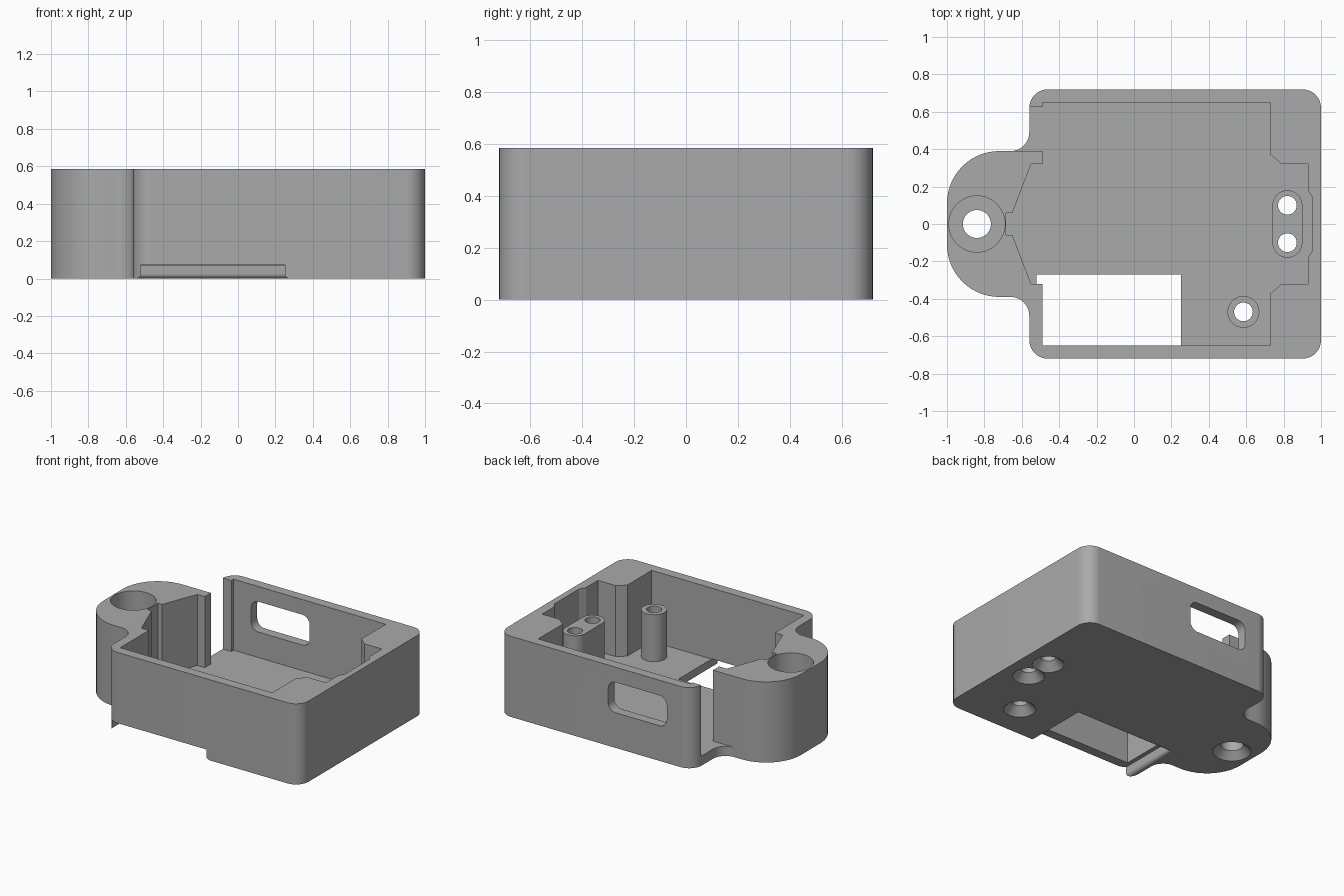
import bpy
import bmesh
import math
from mathutils import Vector

cube = bpy.data.objects.get("Cube")
if cube:
    bpy.data.objects.remove(cube, do_unlink=True)

HEIGHT, FLOOR, POST_TOP = 0.585, 0.07, 0.41

grey = bpy.data.materials.new("plain grey")
grey.use_nodes = True
colour = (0.4, 0.4, 0.4, 1)
grey.diffuse_color = colour
grey.node_tree.nodes["Principled BSDF"].inputs["Base Color"].default_value = colour


def rounded(corners, steps=14):
    """Counter-clockwise outline; each corner is (x, y, fillet radius)."""
    out = []
    for i, (x, y, r) in enumerate(corners):
        p = Vector((x, y))
        if r == 0:
            out.append(p)
            continue
        a = (Vector(corners[i - 1][:2]) - p).normalized()
        b = (Vector(corners[(i + 1) % len(corners)][:2]) - p).normalized()
        half = a.angle(b) / 2
        centre = p + (a + b).normalized() * (r / math.sin(half))
        start = p + a * (r / math.tan(half)) - centre
        end = p + b * (r / math.tan(half)) - centre
        turn = math.atan2(start.x * end.y - start.y * end.x, start.dot(end))
        for k in range(steps + 1):
            t = turn * k / steps
            c, s = math.cos(t), math.sin(t)
            out.append(centre + Vector((c * start.x - s * start.y,
                                        s * start.x + c * start.y)))
    return out


def rect(x0, x1, y0, y1, r=0):
    return rounded([(x0, y0, r), (x1, y0, r), (x1, y1, r), (x0, y1, r)])


def circle(x, y, r, n=48):
    return [Vector((x + r * math.cos(math.tau * i / n),
                    y + r * math.sin(math.tau * i / n))) for i in range(n)]


def loft(name, layers):
    """Solid through equal-sized outlines, each given as (z, outline)."""
    bm = bmesh.new()
    rings = [[bm.verts.new((p.x, p.y, z)) for p in pts] for z, pts in layers]
    bm.faces.new(rings[0][::-1])
    bm.faces.new(rings[-1])
    n = len(rings[0])
    for low, high in zip(rings, rings[1:]):
        for i in range(n):
            j = (i + 1) % n
            bm.faces.new((low[i], low[j], high[j], high[i]))
    bmesh.ops.recalc_face_normals(bm, faces=bm.faces)
    mesh = bpy.data.meshes.new(name)
    bm.to_mesh(mesh)
    bm.free()
    mesh.materials.append(grey)
    obj = bpy.data.objects.new(name, mesh)
    bpy.context.collection.objects.link(obj)
    return obj


def prism(name, pts, z0, z1):
    return loft(name, [(z0, pts), (z1, pts)])


def combine(target, tool, operation):
    mod = target.modifiers.new(tool.name, "BOOLEAN")
    mod.operation, mod.solver, mod.object = operation, "EXACT", tool
    bpy.context.view_layer.objects.active = target
    bpy.ops.object.modifier_apply(modifier=mod.name)
    bpy.data.objects.remove(tool, do_unlink=True)


# Outer shell with the rounded lug on one end
outline = rounded([(1, -.72, .1), (1, .72, .1), (-.56, .72, .1), (-.56, .39, .1),
                   (-1, .39, .28), (-1, -.39, .28), (-.56, -.39, .1), (-.56, -.72, .1)])
case = prism("enclosure_case", outline, 0, HEIGHT)

# Main cavity, mirrored front to back
half = [(.955, .14), (.93, .18), (.93, .32), (.79, .32), (.73, .37), (.73, .65),
        (-.49, .65), (-.49, .32), (-.55, .32), (-.65, .06), (-.685, .06)]
loop = [Vector(p) for p in half] + [Vector((x, -y)) for x, y in reversed(half)]
combine(case, prism("cavity", loop, FLOOR, 1), "DIFFERENCE")

# Cable slot in the end wall
combine(case, prism("wall_slot", rect(-.7, -.48, .39, .625), FLOOR, 1), "DIFFERENCE")

# Screw posts standing on the floor
combine(case, prism("twin_post", rect(.74, .9, -.18, .18, .0799), .04, POST_TOP), "UNION")
combine(case, prism("single_post", circle(.585, -.47, .085), .04, POST_TOP), "UNION")

# Countersunk screw holes
for x, y, r, sink in ((.82, .1, .05, .105), (.82, -.1, .05, .105),
                      (.585, -.47, .05, .105), (-.84, 0, .075, .125)):
    combine(case, loft("screw_hole", [(-.01, circle(x, y, sink + .01)),
                                      (sink - r, circle(x, y, r)),
                                      (1, circle(x, y, r))]), "DIFFERENCE")

# Wide bore in the lug
combine(case, prism("lug_bore", circle(-.84, 0, .15, 64), .12, 1), "DIFFERENCE")

# Floor opening that runs out under the front wall, with a rounded lower edge
lip, layers = .025, []
for k in range(7):
    t = math.pi / 2 * k / 6
    flare = lip * (1 - math.sin(t))
    layers.append((lip * (1 - math.cos(t)),
                   rect(-.52 - flare, .25 + flare, -.9, -.27 + flare)))
layers = [(-.02, layers[0][1])] + layers + [(FLOOR + .002, layers[-1][1])]
combine(case, loft("floor_opening", layers), "DIFFERENCE")

# Rounded window through the back wall
window = prism("back_window", rect(-.35, .12, .255, .475, .06), -.85, -.55)
window.rotation_euler.x = math.pi / 2
bpy.context.view_layer.update()
combine(case, window, "DIFFERENCE")

# Smooth the curved walls, keep the edges crisp
bpy.ops.object.select_all(action="DESELECT")
case.select_set(True)
bpy.context.view_layer.objects.active = case
bpy.ops.object.shade_smooth_by_angle(angle=math.radians(30))
